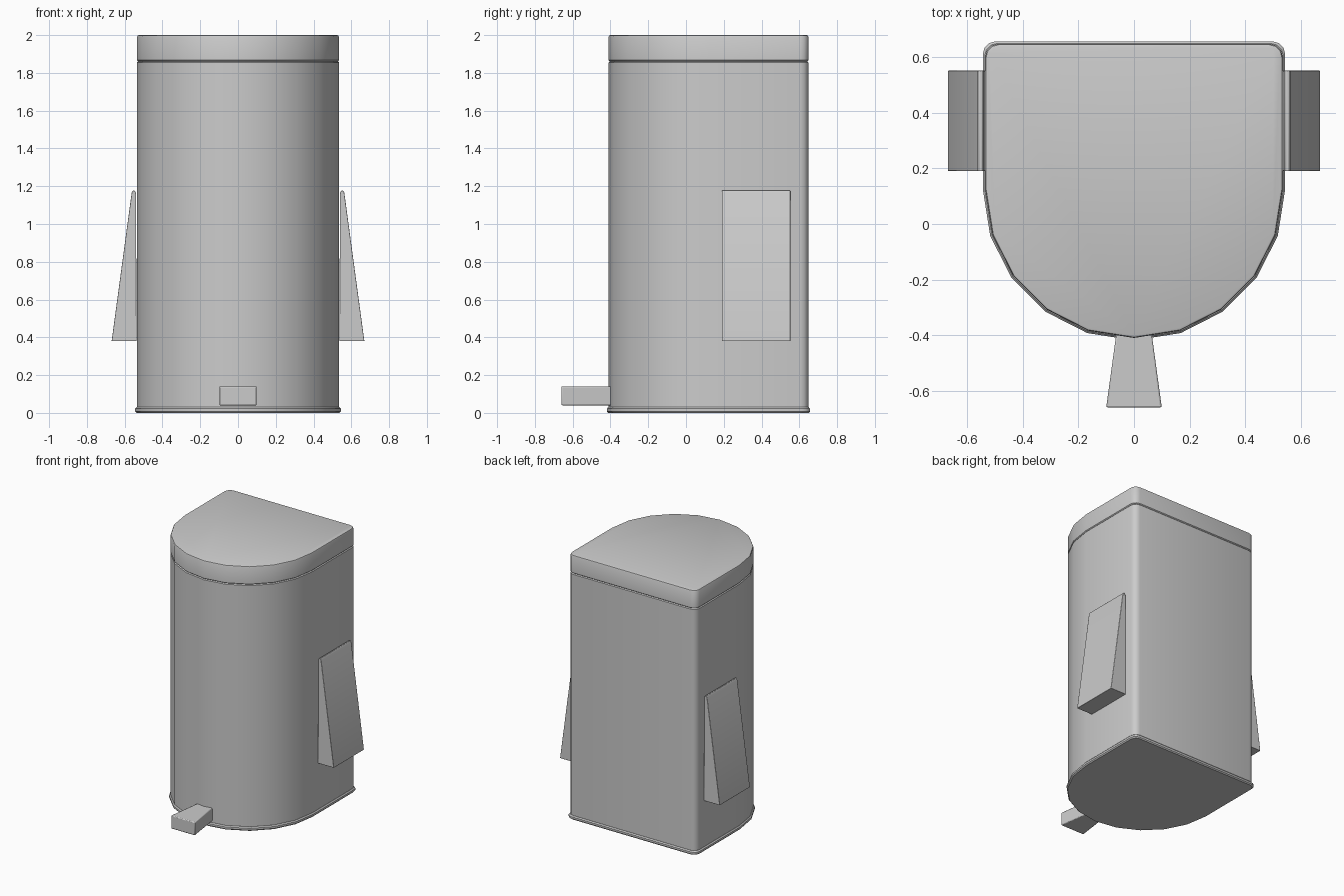
import bpy, bmesh
from math import sin, cos, pi, radians

if "Cube" in bpy.data.objects:
    bpy.data.objects.remove(bpy.data.objects["Cube"])

R, CY, BACK = 0.535, 0.125, 0.648   # front arc radius, arc centre, back wall


def outline(grow=0.0):
    """D-shaped plan: half-round front, flat back with rounded corners."""
    r, back, c = R + grow, BACK + grow, 0.045
    pts = [(-r * cos(pi * i / 10), CY - r * sin(pi * i / 10)) for i in range(11)]
    corner = [(r - c + c * cos(a), back - c + c * sin(a))
              for a in (0, pi / 6, pi / 3, pi / 2)]
    return pts + corner + [(-x, y) for x, y in reversed(corner)]


def finish(name, bm, angle=35):
    bmesh.ops.recalc_face_normals(bm, faces=bm.faces)
    mesh = bpy.data.meshes.new(name)
    bm.to_mesh(mesh)
    bm.free()
    ob = bpy.data.objects.new(name, mesh)
    bpy.context.collection.objects.link(ob)
    bpy.ops.object.select_all(action='DESELECT')
    bpy.context.view_layer.objects.active = ob
    ob.select_set(True)
    bpy.ops.object.shade_smooth_by_angle(angle=radians(angle))
    return ob


def loft(name, levels):
    """Stack of D-shaped rings given as (height, outward offset), capped."""
    bm = bmesh.new()
    rings = [[bm.verts.new((x, y, z)) for x, y in outline(g)] for z, g in levels]
    for a, b in zip(rings, rings[1:]):
        for i in range(len(a)):
            j = (i + 1) % len(a)
            bm.faces.new((a[i], a[j], b[j], b[i]))
    bm.faces.new(rings[0][::-1])
    bm.faces.new(rings[-1])
    return finish(name, bm)


def prism(name, profile, shift, bevel):
    """Profile of 3D points extruded along shift, with softened edges."""
    bm = bmesh.new()
    face = bm.faces.new([bm.verts.new(p) for p in profile])
    new = bmesh.ops.extrude_face_region(bm, geom=[face])
    verts = [v for v in new['geom'] if isinstance(v, bmesh.types.BMVert)]
    bmesh.ops.translate(bm, verts=verts, vec=shift)
    if not any(face in e.link_faces for e in bm.edges if len(e.link_faces) == 2):
        bm.faces.new([v for v in face.verts])
    ob = finish(name, bm)
    mod = ob.modifiers.new("soft_edges", 'BEVEL')
    mod.width, mod.segments = bevel, 2
    return ob


# Base rim, body and lid
loft("base_rim", [(0.0, 0.002), (0.008, 0.009), (0.022, 0.009), (0.03, 0.002)])
loft("bin_body", [(0.026, 0), (1.855, 0), (1.862, -0.007)])
loft("lid", [(1.86, -0.007), (1.867, 0), (1.99, 0), (1.997, -0.003), (2.0, -0.01)])

# Tapered side handles, one per side
for side, label in ((1, "right"), (-1, "left")):
    wedge = [(0.537, 0.38), (0.669, 0.38), (0.563, 1.165),
             (0.557, 1.177), (0.547, 1.177), (0.54, 1.165)]
    prism(label + "_handle", [(side * x, 0.19, z) for x, z in wedge],
          (0, 0.362, 0), 0.002)

# Foot pedal, wider toward the front
pedal = [(-0.1, -0.66), (0.1, -0.66), (0.063, -0.39), (-0.063, -0.39)]
prism("foot_pedal", [(x, y, 0.04) for x, y in pedal], (0, 0, 0.1), 0.006)
